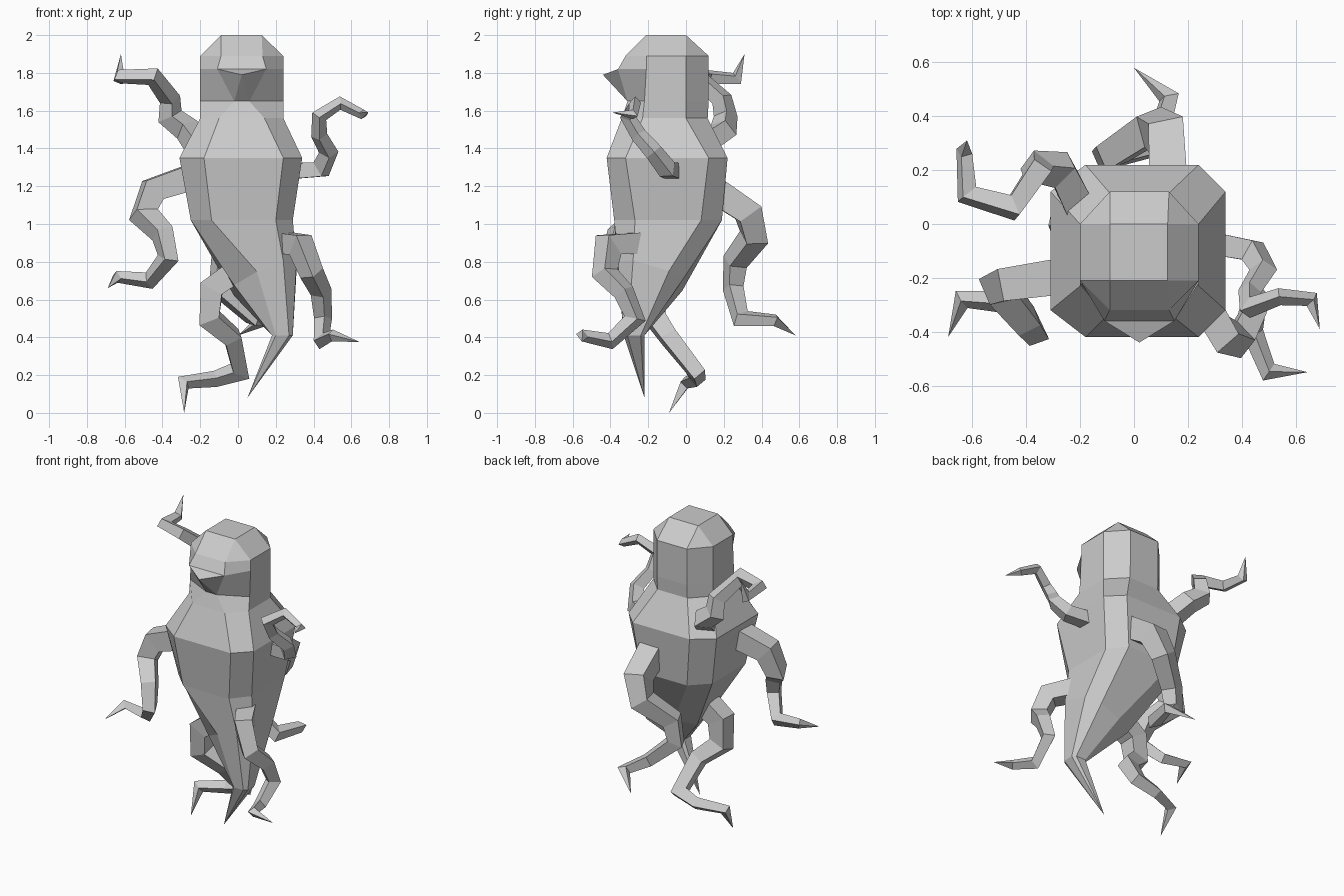
import bpy, bmesh
from mathutils import Vector

if "Cube" in bpy.data.objects:
    bpy.data.objects.remove(bpy.data.objects["Cube"])

# One plain grey for the whole creature
grey = bpy.data.materials.new("root_grey")
grey.use_nodes = True
colour = (0.6, 0.6, 0.6, 1)
grey.diffuse_color = colour
grey.node_tree.nodes["Principled BSDF"].inputs["Base Color"].default_value = colour


def finish(name, bm):
    bmesh.ops.remove_doubles(bm, verts=bm.verts, dist=0.001)
    bmesh.ops.recalc_face_normals(bm, faces=bm.faces)
    mesh = bpy.data.meshes.new(name)
    bm.to_mesh(mesh)
    bm.free()
    mesh.materials.append(grey)
    obj = bpy.data.objects.new(name, mesh)
    bpy.context.collection.objects.link(obj)


def bridge(bm, a, b):
    n = len(a)
    return [bm.faces.new((a[i], a[(i + 1) % n], b[(i + 1) % n], b[i])) for i in range(n)]


def cone_to(bm, ring, tip):
    apex = bm.verts.new(tip)
    for i in range(len(ring)):
        bm.faces.new((ring[i], ring[(i + 1) % len(ring)], apex))


def octagon(bm, z, xs, ys, front=None, tilt=(0, 0)):
    """Chamfered box section; the first edge is the front one."""
    x0, xa, xb, x1 = xs
    y0, ya, yb, y1 = ys
    fa, fb = front or (xa, xb)
    outline = [(fa, y0), (fb, y0), (x1, ya), (x1, yb), (xb, y1), (xa, y1), (x0, yb), (x0, ya)]
    return [bm.verts.new((x, y, z + tilt[0] * (x - x0) + tilt[1] * (y - y0))) for x, y in outline]


# Body and head: stacked chamfered sections ending in a bent root tip
head_x = (-.20, -.09, .13, .24)
sections = [
    (2.00, (-.09, -.09, .125, .125), (-.21, -.21, 0, 0)),
    (1.89, head_x, (-.32, -.21, 0, .12)),
    (1.82, head_x, (-.36, -.21, 0, .12), (-.11, .15)),
    (1.65, head_x, (-.31, -.22, 0, .12), (-.02, .06)),
    (1.56, head_x, (-.34, -.23, 0, .115), (-.10, .14)),
    (1.35, (-.31, -.18, .24, .34), (-.42, -.32, .12, .22)),
    (1.02, (-.25, -.14, .20, .29), (-.38, -.27, .08, .19)),
    (0.70, (-.02, .10, .24, .31), (-.36, -.28, -.09, -.02), None, (.4, -.3)),
    (0.41, (.18, .20, .27, .29), (-.33, -.31, -.24, -.22)),
]
bm = bmesh.new()
rings = [octagon(bm, *s) for s in sections]
bm.faces.new(rings[0])
spans = [bridge(bm, a, b) for a, b in zip(rings, rings[1:])]
cone_to(bm, rings[-1], (.05, -.22, .08))
# Pointed muzzle pulled out of the front of the head
muzzle = bmesh.ops.poke(bm, faces=[spans[2][0]])["verts"][0]
muzzle.co = (.02, -.44, 1.79)
finish("body", bm)


def limb(name, points, start, end):
    """Square, tapering, mitred tentacle that closes to a point."""
    pts = [Vector(p) for p in points]
    dirs = [(b - a).normalized() for a, b in zip(pts, pts[1:])]
    side = dirs[0].cross(Vector((0, 0, 1))).normalized()
    up = side.cross(dirs[0])
    bm = bmesh.new()
    rings = []
    for i, d in enumerate(dirs):
        prev = dirs[max(i - 1, 0)]
        mitre = (prev + d).normalized()
        r = start + (end - start) * i / (len(dirs) - 1)
        ring = []
        for s, u in ((1, 1), (-1, 1), (-1, -1), (1, -1)):
            offset = (side * s + up * u) * r
            # Slide each corner along the previous segment to the mitre plane
            slide = -offset.dot(mitre) / max(prev.dot(mitre), .6)
            ring.append(bm.verts.new(pts[i] + offset + prev * slide))
        rings.append(ring)
        turn = prev.rotation_difference(d)
        side, up = turn @ side, turn @ up
    bm.faces.new(rings[0])
    for a, b in zip(rings, rings[1:]):
        bridge(bm, a, b)
    cone_to(bm, rings[-1], pts[-1])
    finish(name, bm)


limb("right_upper_arm", [(-.21, .08, 1.42), (-.27, .20, 1.50), (-.36, .21, 1.57), (-.36, .19, 1.66),
     (-.45, .06, 1.78), (-.62, .11, 1.78), (-.63, .27, 1.77), (-.62, .31, 1.90)], .055, .022)
limb("right_lower_arm", [(-.24, -.19, 1.25), (-.45, -.22, 1.18), (-.50, -.24, 1.05), (-.40, -.36, .95),
     (-.37, -.40, .82), (-.47, -.29, .70), (-.64, -.28, .72), (-.69, -.42, .66)], .068, .022)
limb("left_arm", [(.28, -.07, 1.28), (.44, -.10, 1.29), (.48, -.17, 1.38), (.43, -.25, 1.47),
     (.43, -.31, 1.57), (.54, -.27, 1.64), (.66, -.28, 1.58), (.69, -.39, 1.59)], .042, .018)
limb("back_leg", [(.13, .09, 1.22), (.12, .33, 1.06), (.07, .36, .93), (-.08, .26, .80),
     (-.10, .25, .66), (.08, .29, .50), (.13, .47, .49), (0, .58, .41)], .072, .025)
limb("left_leg", [(.22, -.22, .90), (.33, -.41, .89), (.39, -.43, .74), (.44, -.33, .64),
     (.45, -.27, .50), (.44, -.40, .38), (.50, -.55, .41), (.645, -.55, .375)], .058, .022)
limb("middle_leg", [(.06, -.17, .80), (-.14, -.17, .66), (-.15, -.16, .50), (-.03, -.09, .40),
     (.01, .05, .22), (-.12, .06, .18), (-.29, 0, .16), (-.285, -.09, 0)], .064, .024)
